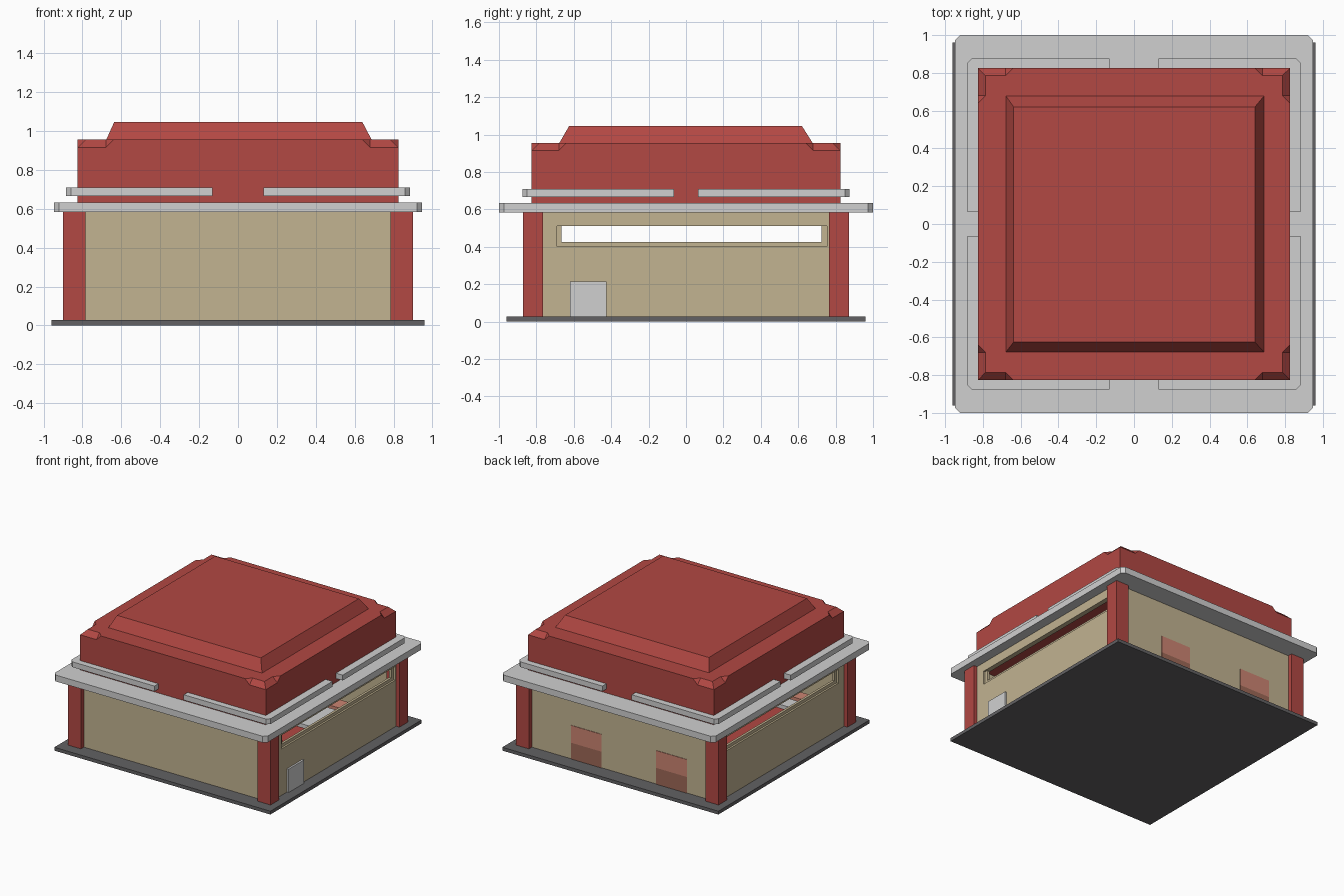
import bpy, bmesh

if "Cube" in bpy.data.objects:
    bpy.data.objects.remove(bpy.data.objects["Cube"])


def mat(name, r, g, b):
    lin = lambda c: ((c / 255 + 0.055) / 1.055) ** 2.4 if c > 10 else c / 255 / 12.92
    m = bpy.data.materials.new(name)
    m.diffuse_color = (lin(r), lin(g), lin(b), 1)
    m.use_nodes = True
    m.node_tree.nodes["Principled BSDF"].inputs["Base Color"].default_value = m.diffuse_color
    return m


RED = mat("brick red", 178, 72, 67)
TAN = mat("tan wall", 194, 179, 145)
GRAY = mat("light gray", 208, 208, 208)
DARK = mat("dark gray", 98, 97, 99)
PINK = mat("dusty pink", 204, 133, 114)
BROWN = mat("reddish brown", 157, 104, 87)


def finish(name, bm, material):
    bmesh.ops.remove_doubles(bm, verts=bm.verts, dist=1e-5)
    bmesh.ops.recalc_face_normals(bm, faces=bm.faces)
    me = bpy.data.meshes.new(name)
    bm.to_mesh(me)
    bm.free()
    me.materials.append(material)
    ob = bpy.data.objects.new(name, me)
    bpy.context.collection.objects.link(ob)
    return ob


def prism(name, pts, z0, z1, material):
    """Vertical prism over an outline."""
    bm = bmesh.new()
    lo = [bm.verts.new((x, y, z0)) for x, y in pts]
    hi = [bm.verts.new((x, y, z1)) for x, y in pts]
    bm.faces.new(lo)
    bm.faces.new(hi)
    n = len(pts)
    for i in range(n):
        j = (i + 1) % n
        bm.faces.new((lo[i], lo[j], hi[j], hi[i]))
    return finish(name, bm, material)


def rect(x0, x1, y0, y1):
    return [(x0, y0), (x1, y0), (x1, y1), (x0, y1)]


def box(name, x0, x1, y0, y1, z0, z1, material):
    return prism(name, rect(x0, x1, y0, y1), z0, z1, material)


def chamfered(w, d, c):
    return [(-w + c, -d), (w - c, -d), (w, -d + c), (w, d - c),
            (w - c, d), (-w + c, d), (-w, d - c), (-w, -d + c)]


def ring(name, outer, inner, a, b, place, material):
    """Frame between two matching outlines, from depth a to depth b."""
    bm = bmesh.new()
    loops = [[bm.verts.new(place(u, v, w)) for u, v in pts]
             for pts, w in ((outer, a), (outer, b), (inner, b), (inner, a))]
    n = len(outer)
    for k in range(4):
        p, q = loops[k], loops[(k + 1) % 4]
        for i in range(n):
            j = (i + 1) % n
            bm.faces.new((p[i], p[j], q[j], q[i]))
    return finish(name, bm, material)


# Ground slab
box("base_slab", -0.96, 0.96, -0.96, 0.96, 0, 0.027, DARK)

# Corner columns and corner trim strips
trim = [(0.13, 0.815), (0.13, 0.875), (0.86, 0.875), (0.885, 0.85),
        (0.885, 0.065), (0.815, 0.065), (0.815, 0.815)]
for sx, sn in ((-1, "left"), (1, "right")):
    for sy, yn in ((-1, "front"), (1, "back")):
        col = [(sx * x, sy * y) for x, y in rect(0.785, 0.9, 0.765, 0.872)]
        prism(f"column_{yn}_{sn}", col, 0.02, 0.59, RED)
        prism(f"roof_trim_{yn}_{sn}", [(sx * x, sy * y) for x, y in trim],
              0.665, 0.708, GRAY)

# Front and back walls
for sy, yn in ((-1, "front"), (1, "back")):
    ys = sorted((sy * 0.80, sy * 0.835))
    box(f"wall_{yn}", -0.80, 0.80, *ys, 0.02, 0.59, TAN)

# Side walls with a long strip window and recessed frame
for sx, sn in ((-1, "left"), (1, "right")):
    place = lambda u, v, w, s=sx: (s * w, u, v)
    ring(f"wall_{sn}", rect(-0.78, 0.78, 0.02, 0.59), rect(-0.69, 0.755, 0.40, 0.51),
         0.83, 0.87, place, TAN)
    ring(f"window_frame_{sn}", rect(-0.70, 0.765, 0.39, 0.52),
         rect(-0.665, 0.725, 0.425, 0.51), 0.835, 0.855, place, TAN)

# Side door
box("side_door", 0.85, 0.885, -0.62, -0.425, 0.027, 0.215, GRAY)

# Two-tone panels on the back wall
for i, (x0, x1) in enumerate(((0.165, 0.435), (-0.595, -0.32))):
    box(f"back_panel_lower_{i}", x0, x1, 0.833, 0.839, 0.027, 0.158, BROWN)
    box(f"back_panel_upper_{i}", x0, x1, 0.833, 0.839, 0.158, 0.297, PINK)

# Interior fittings seen through the windows
for s, sn in ((1, "right"), (-1, "left")):
    xs = sorted((s * 0.42, s * 0.66))
    if s > 0:
        spans = ((-0.22, 0.05, RED), (0.1, 0.44, GRAY), (0.48, 0.6, PINK))
    else:
        spans = ((-0.45, 0.42, RED), (-0.62, -0.5, GRAY), (-0.76, -0.66, PINK))
    for i, (y0, y1, m) in enumerate(spans):
        box(f"interior_bench_{sn}_{i}", *xs, y0, y1, 0.02, 0.2, m)

# Overhanging eave
ring("eave", chamfered(0.947, 1.0, 0.027), chamfered(0.80, 0.80, 0.01),
     0.582, 0.633, lambda u, v, w: (u, v, w), GRAY)

# Roof block whose top edges are chamfered near each corner
R, I, A, B = 0.825, 0.785, 0.64, 0.68
LOW, MID, TOP = 0.59, 0.915, 0.955
bm = bmesh.new()
top, bottom = [], []
rot = lambda p, k: p if k == 0 else rot((-p[1], p[0], p[2]), k - 1)
for k in range(4):
    def face(*pts):
        bm.faces.new([bm.verts.new(rot(p, k)) for p in pts])
    # side
    face((-R, -R, LOW), (R, -R, LOW), (R, -R, MID), (B, -R, MID), (A, -R, TOP),
         (-A, -R, TOP), (-B, -R, MID), (-R, -R, MID))
    # chamfers and their end triangles
    for s in (-1, 1):
        face((s * B, -R, MID), (s * R, -R, MID), (s * I, -I, TOP), (s * B, -I, TOP))
        face((s * A, -R, TOP), (s * B, -R, MID), (s * B, -I, TOP))
    top += [rot(p, k) for p in ((-A, -R, TOP), (A, -R, TOP), (B, -I, TOP),
                                (I, -I, TOP), (I, -B, TOP))]
    bottom.append(rot((-R, -R, LOW), k))
bm.faces.new([bm.verts.new(p) for p in top])
bm.faces.new([bm.verts.new(p) for p in bottom])
finish("roof_block", bm, RED)

# Raised sloping roof cap
cap = prism("roof_cap", rect(-0.68, 0.69, -0.68, 0.68), 0.95, 1.045, RED)
for v in cap.data.vertices:
    if v.co.z > 1:
        v.co.x = 0.64 if v.co.x > 0 else -0.637
        v.co.y = 0.62 if v.co.y > 0 else -0.625
